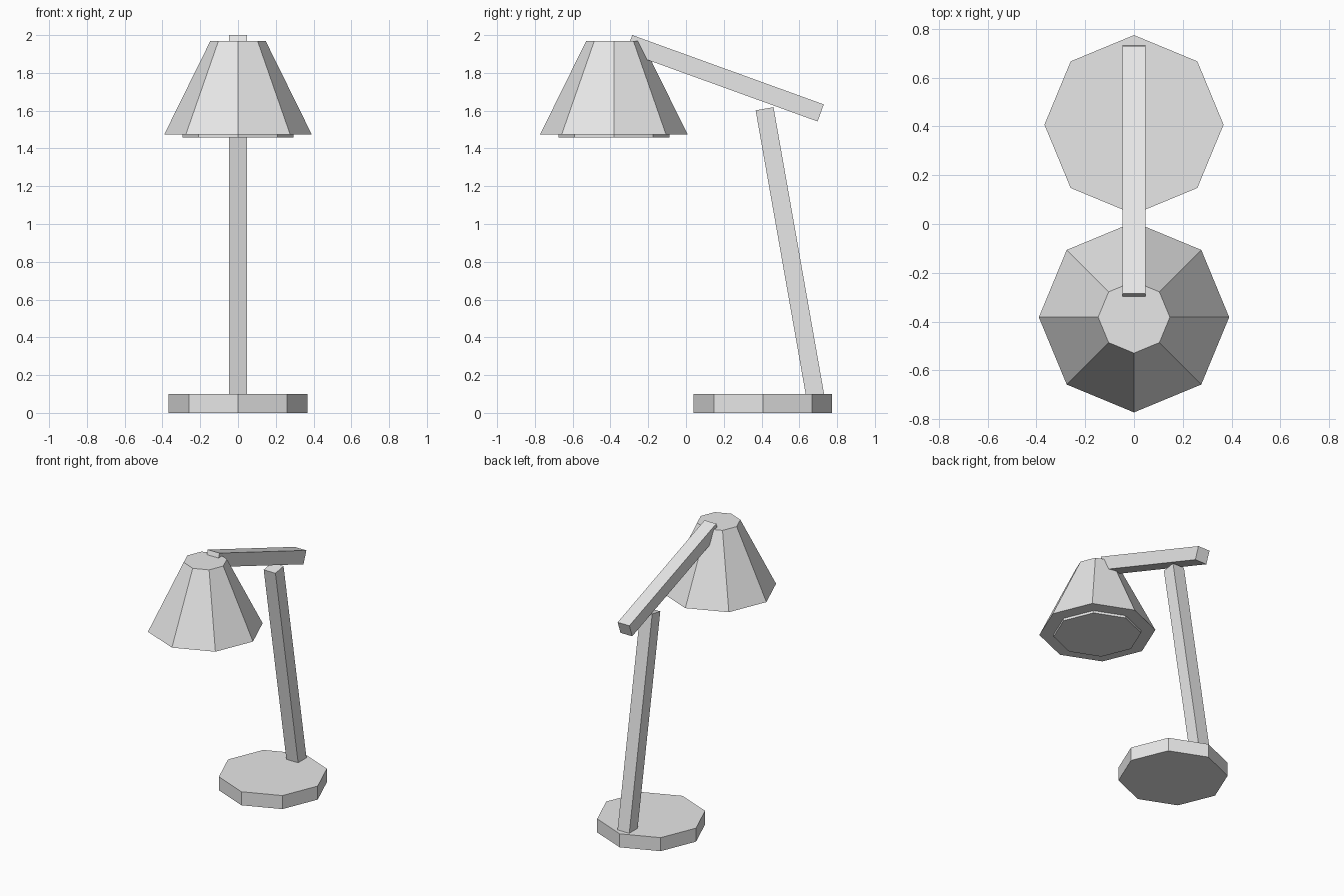
import bpy
import math
from mathutils import Vector

cube = bpy.data.objects.get("Cube")
if cube:
    bpy.data.objects.remove(cube, do_unlink=True)

grey = bpy.data.materials.new("light_grey")
grey.use_nodes = True
colour = (0.8, 0.8, 0.8, 1)
grey.diffuse_color = colour
grey.node_tree.nodes["Principled BSDF"].inputs["Base Color"].default_value = colour


def finish(name):
    obj = bpy.context.object
    obj.name = name
    obj.data.materials.append(grey)
    return obj


def octagon(name, y, z_low, z_high, r_low, r_high):
    """Eight-sided solid with corners on the x and y axes."""
    bpy.ops.mesh.primitive_cone_add(
        vertices=8, radius1=r_low, radius2=r_high, depth=z_high - z_low,
        location=(0, y, (z_low + z_high) / 2))
    return finish(name)


def arm(name, start, end, width):
    """Square bar between two points in the x = 0 plane."""
    a, b = Vector((0, *start)), Vector((0, *end))
    d = b - a
    bpy.ops.mesh.primitive_cube_add(
        size=1, location=(a + b) / 2,
        rotation=(math.atan2(-d.y, d.z), 0, 0))
    obj = finish(name)
    obj.scale = (width, width, d.length)
    return obj


# Foot
octagon("base", 0.407, 0, 0.1, 0.367, 0.367)

# Two-part stand
arm("lower_arm", (0.691, 0.05), (0.416, 1.61), 0.096)
arm("upper_arm", (0.713, 1.588), (-0.301, 1.955), 0.096)

# Lamp head with a light panel below it
octagon("shade", -0.382, 1.475, 1.968, 0.39, 0.147)
octagon("light_panel", -0.382, 1.457, 1.49, 0.294, 0.294)
